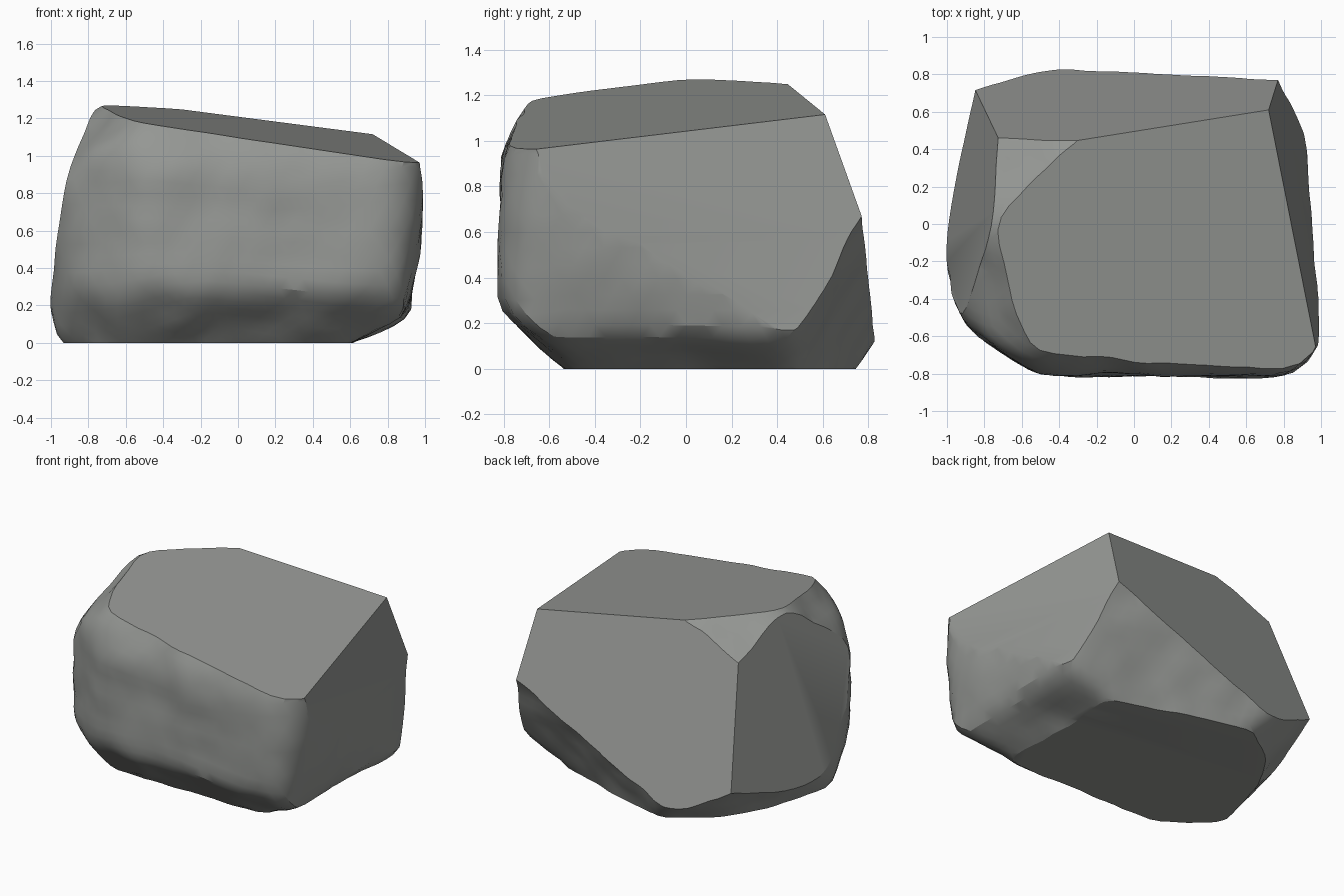
import bpy, bmesh, math
from mathutils import Vector, noise

if "Cube" in bpy.data.objects:
    bpy.data.objects.remove(bpy.data.objects["Cube"])

CENTER = Vector((0, 0, 0.6))

def plane(a, b, c):
    """Plane through three points, as (point, normal pointing away from the centre)."""
    a, b, c = Vector(a), Vector(b), Vector(c)
    n = (b - a).cross(c - a).normalized()
    return a, (n if n.dot(a - CENTER) > 0 else -n)

def facing(point, normal):
    return Vector(point), Vector(normal).normalized()

# Clean fracture faces: top, right, back, left, underside
P, Q = (0.72, 0.61, 1.115), (0.77, 0.77, 0.67)
cuts = [
    plane(P, (0.96, -0.60, 0.97), (-0.28, 0.45, 1.245)),
    plane(P, (0.96, -0.60, 0.97), Q),
    plane(P, Q, (-0.28, 0.45, 1.245)),
    plane((-0.73, 0.47, 1.04), (-0.84, 0.70, 0.34), (-0.91, -0.48, 0.90)),
    facing((0, 0, 0), (0, 0, -1)),
]

# Worn faces, blended softly together
worn = [
    # front: wall, lower bevel, upper bevel
    facing((0, -0.815, 0.6), (0, -1, 0.02)),
    facing((0, -0.645, 0.12), (0, -0.68, -0.73)),
    facing((0, -0.735, 1.07), (0, -0.85, 0.5)),
    # front corners
    facing((-0.75, -0.65, 0.5), (-0.6, -0.8, 0.05)),
    facing((-0.95, -0.42, 0.5), (-0.93, -0.37, 0)),
    plane((-0.6, -0.53, 0), (-0.9, -0.29, 0), (-0.78, -0.66, 0.27)),
    facing((0.94, -0.70, 0.6), (0.68, -0.73, 0)),
    # chipped top corners on the left
    plane((-0.75, 0, 1.28), (-0.55, -0.66, 1.19), (-0.92, -0.49, 0.91)),
    plane((-0.33, 0.45, 1.25), (-0.73, 0.47, 1.045), (-0.75, 0.03, 1.275)),
    # lower back
    plane(Q, (-0.36, 0.76, 0), (0.70, 0.46, 0)),
    # lower right: steep flank and undercut
    plane((0.93, 0.40, 0.17), (0.98, -0.38, 0.63), (0.90, -0.38, 0.15)),
    plane((0.88, -0.38, 0.13), (0.91, 0.36, 0.14), (0.62, 0, 0)),
    facing((1.015, -0.4, 0.6), (1, 0, 0)),
    # lower left
    facing((-1.01, 0, 0.2), (-1, 0, 0)),
    plane((-0.92, -0.1, 0), (-0.71, 0.47, 0), (-0.99, 0.1, 0.16)),
    plane((-0.69, 0.49, 0), (-0.36, 0.75, 0), (-0.78, 0.72, 0.22)),
]
# Shallow dents: position, radius, depth
dents = [((0.75, 0, 0.13), 0.25, 0.03), ((0.0, -0.8, 0.62), 0.3, 0.02),
         ((-0.5, -0.72, 0.3), 0.16, 0.03), ((0.3, 0.6, 0.3), 0.28, 0.015),
         ((-0.5, 0.3, 1.17), 0.16, 0.02)]

# Loose outer limits so the body always reaches past the fracture faces
limits = [(p + n * 0.3, n) for p, n in cuts]
SHARP = 34

bm = bmesh.new()
bmesh.ops.create_icosphere(bm, subdivisions=5, radius=1)
for v in bm.verts:
    d = v.co.normalized()
    total = sum(max(0.0, n.dot(d) / n.dot(p - CENTER)) ** SHARP for p, n in worn + limits)
    co = CENTER + d * total ** (-1 / SHARP)
    for pos, radius, depth in dents:
        co -= d * depth * math.exp(-((co - Vector(pos)).length / radius) ** 2)
    co += d * (0.02 * noise.noise(co * 2.6) + 0.014 * noise.noise(co * 6) + 0.006)
    v.co = co

# Slice the body flat along each fracture
for p, n in cuts:
    cut = bmesh.ops.bisect_plane(bm, geom=bm.verts[:] + bm.edges[:] + bm.faces[:],
                                 plane_co=p, plane_no=n, clear_outer=True)
    rim = [g for g in cut["geom_cut"] if isinstance(g, bmesh.types.BMEdge)]
    bmesh.ops.holes_fill(bm, edges=rim, sides=0)
bmesh.ops.remove_doubles(bm, verts=bm.verts[:], dist=0.0005)
bmesh.ops.recalc_face_normals(bm, faces=bm.faces[:])

mesh = bpy.data.meshes.new("rock")
bm.to_mesh(mesh)
bm.free()
stone = bpy.data.materials.new("dark_stone")
stone.diffuse_color = (0.30, 0.31, 0.295, 1)
stone.use_nodes = True
stone.node_tree.nodes["Principled BSDF"].inputs["Base Color"].default_value = stone.diffuse_color
mesh.materials.append(stone)
rock = bpy.data.objects.new("rock", mesh)
bpy.context.collection.objects.link(rock)
bpy.context.view_layer.objects.active = rock
rock.select_set(True)
bpy.ops.object.shade_smooth_by_angle(angle=math.radians(25))
